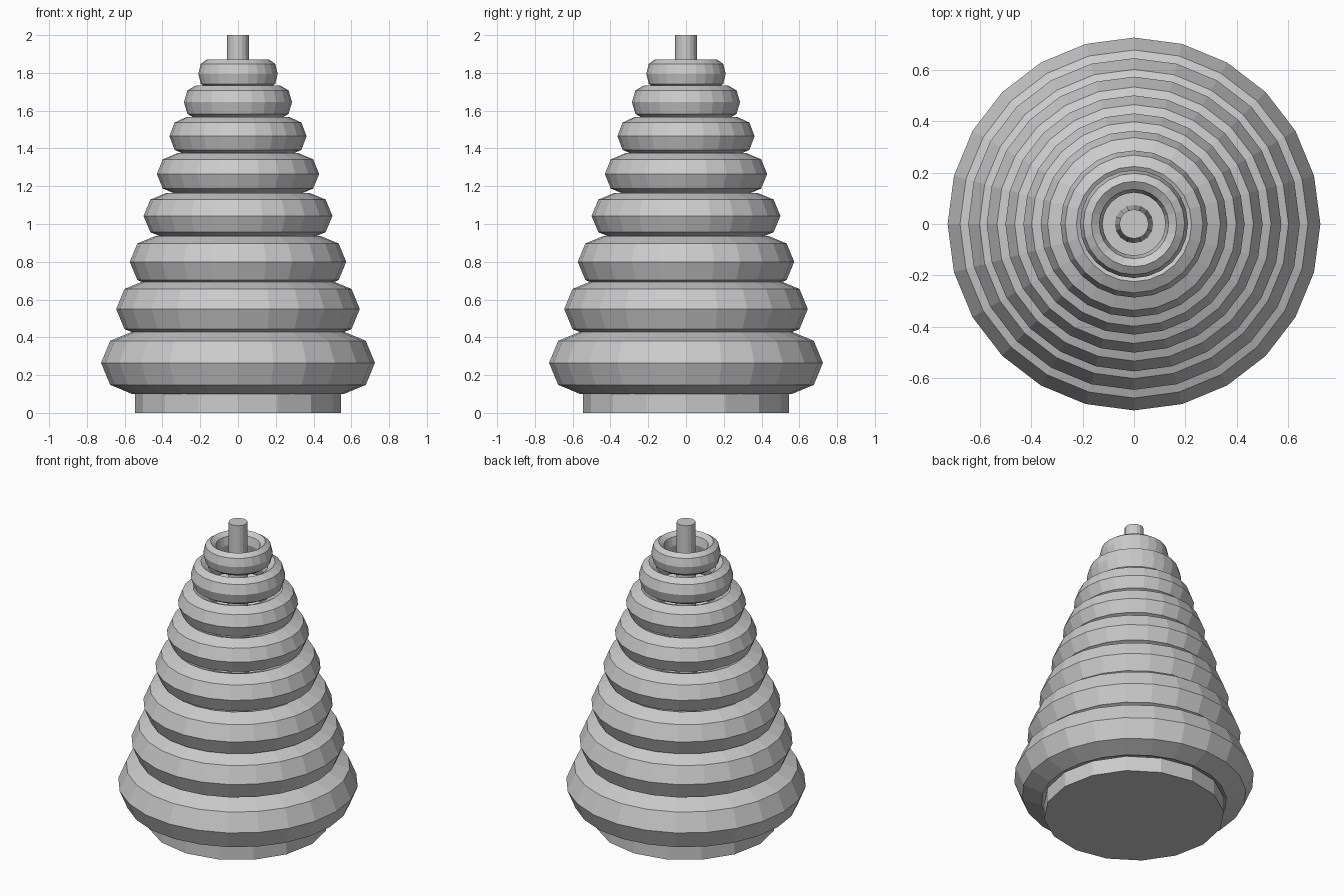
import bpy

if "Cube" in bpy.data.objects:
    bpy.data.objects.remove(bpy.data.objects["Cube"])


def cone(name, sides, r1, r2, z0, z1):
    bpy.ops.mesh.primitive_cone_add(vertices=sides, radius1=r1, radius2=r2,
                                    depth=z1 - z0, location=(0, 0, (z0 + z1) / 2))
    bpy.context.object.name = name


def ring(name, outer, half_width, half_height, z):
    bpy.ops.mesh.primitive_torus_add(major_segments=24, minor_segments=8,
                                     major_radius=outer - half_width,
                                     minor_radius=half_width, location=(0, 0, z))
    ob = bpy.context.object
    ob.name = name
    ob.scale.z = half_height / half_width
    bpy.ops.object.transform_apply(location=False, rotation=False, scale=True)


# Base disc and slightly tapered post
cone("base", 16, 0.545, 0.545, 0.0, 0.10)
cone("post", 16, 0.075, 0.057, 0.10, 2.0)

# Stacked rings: outer radius, half width, half height, centre height
rings = [
    (0.725, 0.165, 0.165, 0.265),
    (0.645, 0.150, 0.150, 0.550),
    (0.573, 0.137, 0.137, 0.800),
    (0.500, 0.122, 0.122, 1.043),
    (0.430, 0.110, 0.110, 1.265),
    (0.363, 0.092, 0.102, 1.465),
    (0.286, 0.062, 0.088, 1.645),
    (0.210, 0.044, 0.075, 1.795),
]
for i, r in enumerate(rings, 1):
    ring(f"ring_{i}", *r)
